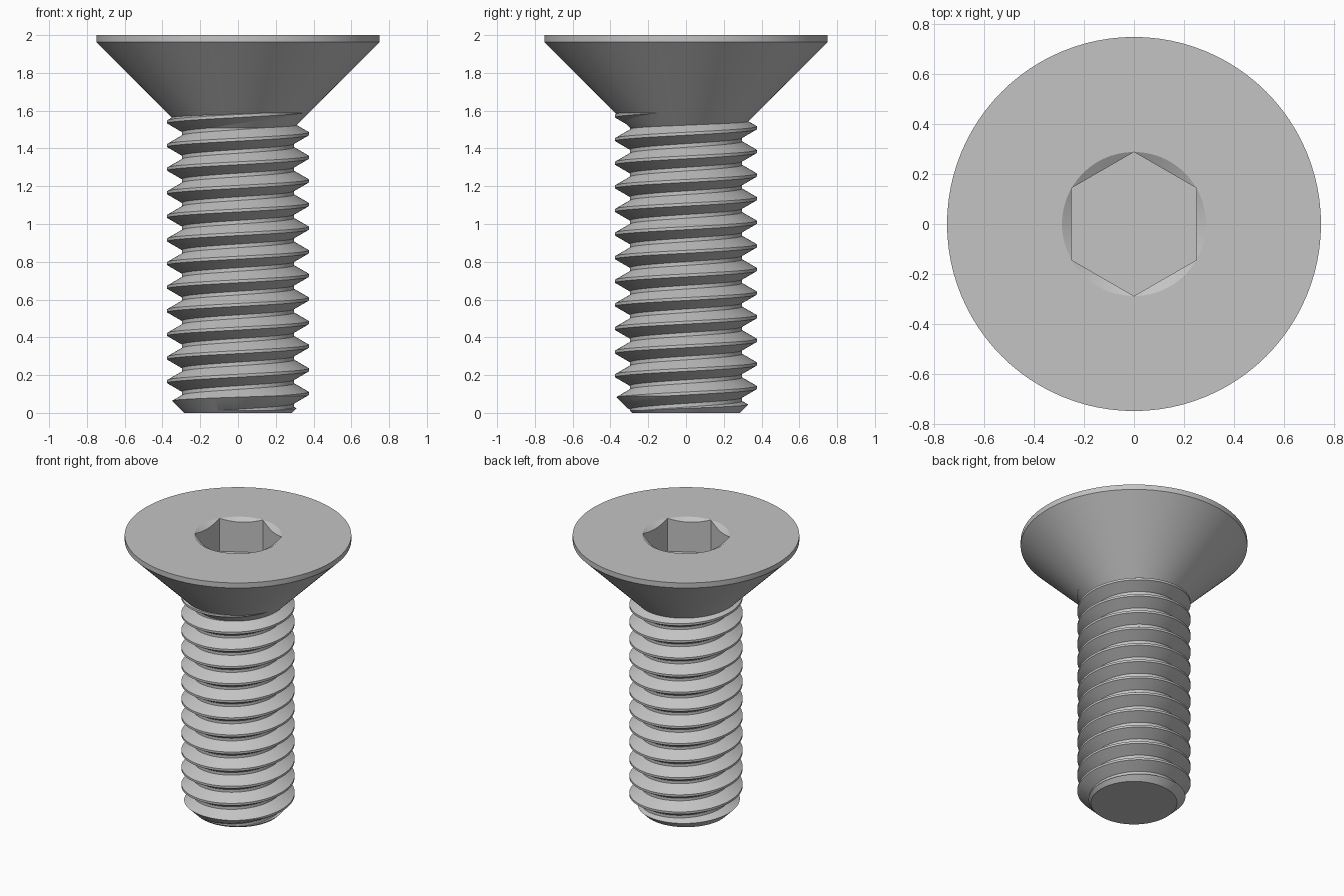
import bpy, bmesh, math

if "Cube" in bpy.data.objects:
    bpy.data.objects.remove(bpy.data.objects["Cube"], do_unlink=True)

SEG = 96
PITCH = 0.125
CREST, ROOT = 0.375, 0.297
CONE_BASE = 1.5875
SOCKET_FLAT = 0.25
SOCKET_RIM = SOCKET_FLAT / math.cos(math.pi / 6)

steel = bpy.data.materials.new("grey steel")
steel.use_nodes = True
steel.diffuse_color = (0.55, 0.55, 0.55, 1)
steel.node_tree.nodes["Principled BSDF"].inputs["Base Color"].default_value = steel.diffuse_color


def finish(name, bm):
    bmesh.ops.remove_doubles(bm, verts=bm.verts, dist=1e-5)
    bmesh.ops.recalc_face_normals(bm, faces=bm.faces)
    mesh = bpy.data.meshes.new(name)
    bm.to_mesh(mesh)
    bm.free()
    mesh.materials.append(steel)
    obj = bpy.data.objects.new(name, mesh)
    bpy.context.collection.objects.link(obj)
    return obj


def select_only(obj):
    bpy.ops.object.select_all(action="DESELECT")
    obj.select_set(True)
    bpy.context.view_layer.objects.active = obj


def ring_stack(name, rings):
    """Closed solid through rings; each ring maps an angle to (radius, height)."""
    bm = bmesh.new()
    loops = []
    for ring in rings:
        loop = []
        for i in range(SEG):
            a = math.tau * i / SEG
            r, z = ring(a)
            loop.append(bm.verts.new((r * math.cos(a), r * math.sin(a), z)))
        loops.append(loop)
    for low, high in zip(loops, loops[1:]):
        for i in range(SEG):
            j = (i + 1) % SEG
            bm.faces.new((low[i], low[j], high[j], high[i]))
    bm.faces.new(loops[0][::-1])
    bm.faces.new(loops[-1])
    return finish(name, bm)


def circle(r, z):
    return lambda a: (r, z)


def hex_radius(a):
    sixth = math.pi / 3
    return SOCKET_FLAT / math.cos((a + sixth / 2) % sixth - sixth / 2)


def socket_edge(a):
    r = hex_radius(a)
    return r, 2 - (SOCKET_RIM - r) * math.tan(math.pi / 6)


# Countersunk head with a chamfered hexagonal socket
head = ring_stack("countersunk_head", [
    circle(0.28, CONE_BASE - 0.095), circle(CREST, CONE_BASE),
    circle(0.75, 1.9625), circle(0.75, 2), circle(SOCKET_RIM, 2),
    socket_edge, lambda a: (hex_radius(a), 1.76)])

# Threaded shank: a four-point thread profile swept up a right-handed helix
flank = (CREST - ROOT) * math.tan(math.pi / 6)
half = PITCH / 16
profile = [(CREST, -half), (CREST, half), (ROOT, half + flank),
           (ROOT, PITCH - half - flank)]
START = 0.103 - 3 * PITCH
ROWS = 4 * 15 + 1

bm = bmesh.new()
columns = []
for j in range(SEG):
    a = math.tau * j / SEG
    column = []
    for i in range(ROWS + (4 if j == 0 else 0)):
        r, dz = profile[i % 4]
        z = START + PITCH * (i // 4 + j / SEG) + dz
        column.append(bm.verts.new((r * math.cos(a), r * math.sin(a), z)))
    columns.append(column)
columns.append(columns[0][4:])
for left, right in zip(columns, columns[1:]):
    for i in range(ROWS - 1):
        bm.faces.new((left[i], right[i], right[i + 1], left[i + 1]))

# Close both ends of the shank
ends = [bm.verts.new((0, 0, START + PITCH / 2)),
        bm.verts.new((0, 0, START + PITCH * 15.5))]
for edge in [e for e in bm.edges if e.is_boundary]:
    bm.faces.new((*edge.verts, ends[edge.verts[0].co.z > 1]))
shank = finish("threaded_shank", bm)

# Trim the shank tip flat with a chamfer
trim = ring_stack("tip_trim", [circle(0.285, 0), circle(0.485, 0.2), circle(0.485, 1.9)])
trim.hide_render = True
cut = shank.modifiers.new("tip", "BOOLEAN")
cut.operation = "INTERSECT"
cut.solver = "EXACT"
cut.object = trim
select_only(shank)
bpy.ops.object.modifier_apply(modifier=cut.name)
bpy.data.objects.remove(trim, do_unlink=True)

# Smooth round surfaces, sharp edges
for obj in (head, shank):
    select_only(obj)
    bpy.ops.object.shade_smooth_by_angle(angle=math.radians(20))
